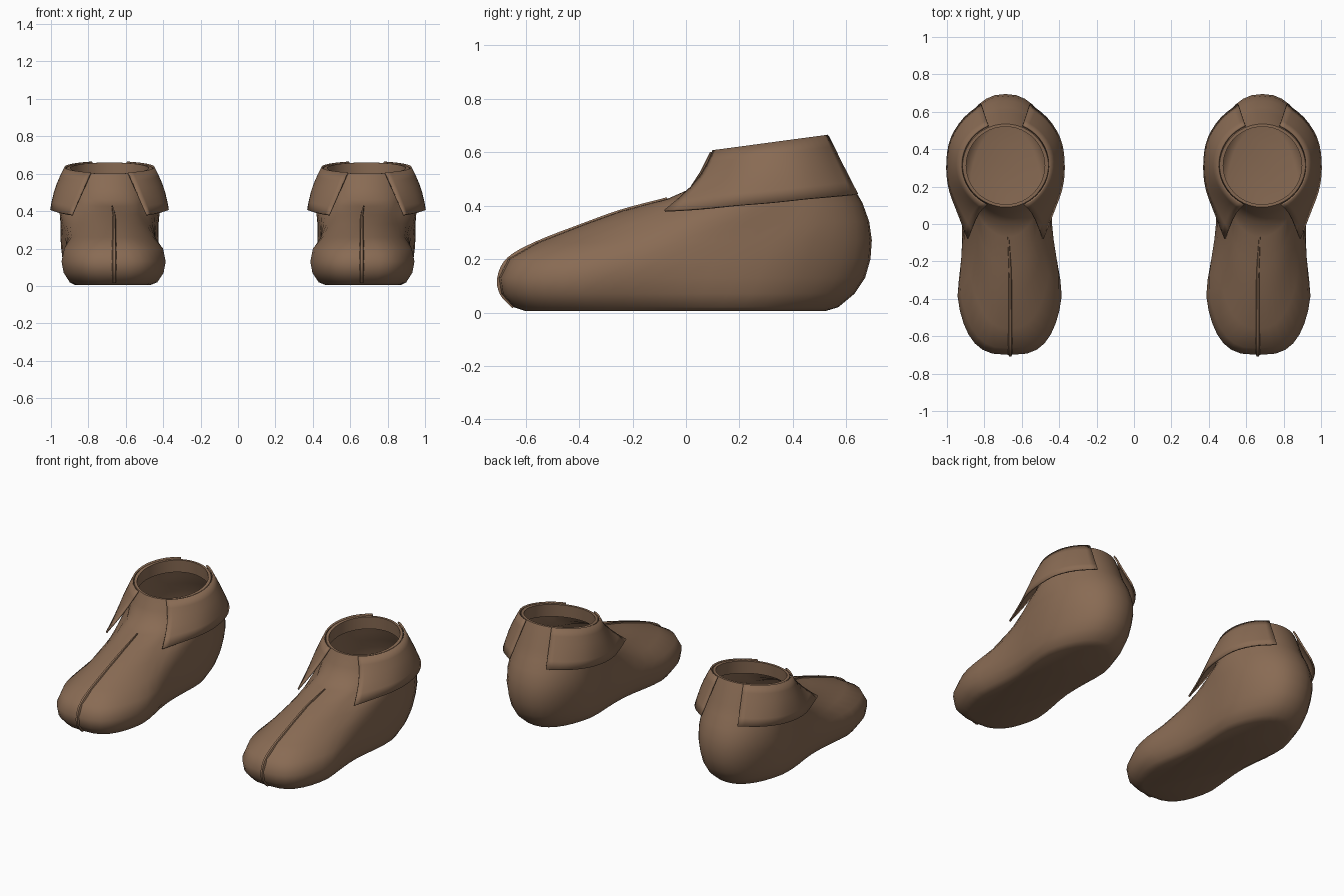
import bpy, math

if "Cube" in bpy.data.objects:
    bpy.data.objects.remove(bpy.data.objects["Cube"])

CX = 0.687          # centre line of the shoe on the +x side
leather = bpy.data.materials.new("brown_leather")
leather.diffuse_color = (0.25, 0.147, 0.088, 1)
leather.use_nodes = True
leather.node_tree.nodes["Principled BSDF"].inputs["Base Color"].default_value = leather.diffuse_color


def make(name, verts, faces, angle, thickness=0):
    """Mesh object, optional thickness, mirrored into a pair."""
    me = bpy.data.meshes.new(name)
    me.from_pydata(verts, [], faces)
    me.materials.append(leather)
    ob = bpy.data.objects.new(name, me)
    bpy.context.collection.objects.link(ob)
    bpy.ops.object.select_all(action='DESELECT')
    ob.select_set(True)
    bpy.context.view_layer.objects.active = ob
    bpy.ops.object.shade_smooth_by_angle(angle=math.radians(angle))
    if thickness:
        s = ob.modifiers.new("thickness", 'SOLIDIFY')
        s.thickness = thickness
        s.offset = 0
    ob.modifiers.new("pair", 'MIRROR').use_mirror_merge = False
    return ob


def grid(rows, cols, wrap):
    """Quads between consecutive rows of points."""
    n = cols if wrap else cols - 1
    return [(r * cols + i, r * cols + (i + 1) % cols,
             (r + 1) * cols + (i + 1) % cols, (r + 1) * cols + i)
            for r in range(rows - 1) for i in range(n)]


def spline(pts, t):
    """Catmull-Rom through points, t in 0..1."""
    f = t * (len(pts) - 1)
    i = min(int(f), len(pts) - 2)
    f -= i
    b, c = pts[i], pts[i + 1]
    a = pts[i - 1] if i else [2 * p - q for p, q in zip(b, c)]
    d = pts[i + 2] if i + 2 < len(pts) else [2 * q - p for p, q in zip(b, c)]
    return [0.5 * (2 * q + (r - p) * f + (2 * p - 5 * q + 4 * r - s) * f * f
                   + (3 * q - p - 3 * r + s) * f ** 3) for p, q, r, s in zip(a, b, c, d)]


def shift(y):
    """The toe leans slightly toward the other shoe."""
    return CX - 0.022 * max(0, min(1, (0.15 - y) / 0.4))


# Shoe body: rings as z front, z back, y front, y back, three half widths, roundness
RINGS = [
    (0.005, 0.005, -0.60, 0.52, 0.21, 0.17, 0.21, 3),
    (0.02, 0.02, -0.645, 0.57, 0.25, 0.20, 0.24, 3),
    (0.07, 0.07, -0.69, 0.63, 0.285, 0.225, 0.265, 3),
    (0.13, 0.13, -0.70, 0.67, 0.297, 0.235, 0.28, 3),
    (0.20, 0.20, -0.665, 0.69, 0.285, 0.24, 0.29, 2.8),
    (0.26, 0.27, -0.56, 0.695, 0.235, 0.24, 0.295, 2.4),
    (0.33, 0.34, -0.38, 0.685, 0.205, 0.25, 0.29, 2.2),
    (0.38, 0.41, -0.24, 0.66, 0.185, 0.262, 0.28, 2.1),
    (0.425, 0.47, -0.07, 0.625, 0.20, 0.262, 0.262, 2),
    (0.46, 0.53, 0.01, 0.595, 0.225, 0.25, 0.25, 2),
    (0.53, 0.60, 0.055, 0.565, 0.23, 0.238, 0.238, 2),
    (0.60, 0.66, 0.09, 0.535, 0.228, 0.23, 0.228, 2),
    (0.60, 0.66, 0.105, 0.52, 0.21, 0.21, 0.21, 2),     # rim
    (0.52, 0.58, 0.10, 0.525, 0.21, 0.215, 0.215, 2),   # inside of the rim
]
N = 44
verts = []
for z0, z1, y0, y1, wf, wm, wb, p in RINGS:
    for i in range(N):
        a = 2 * math.pi * i / N
        u = (1 - math.cos(a)) / 2
        q = p if u < 0.5 else min(p, 2.3)
        cap = max(0, 1 - abs(2 * u - 1) ** q) ** (1 / q)
        k = min(1, max(0, (u - 0.22) / 0.56))
        w = spline([(wf,), (wm,), (wb,)], k)[0]
        y = y0 + (y1 - y0) * u
        verts.append((shift(y) + math.copysign(cap * w, math.sin(a)), y, z0 + (z1 - z0) * u))
faces = grid(len(RINGS), N, True) + [tuple(reversed(range(N)))]
make("shoe_body", verts, faces, 60)

# Cuff flaps: hang from the rim, split at front and back
HEM = [(0.20, -0.08, 0.38), (0.25, 0.05, 0.387), (0.30, 0.19, 0.40), (0.312, 0.32, 0.41),
       (0.292, 0.45, 0.424), (0.225, 0.56, 0.434), (0.13, 0.64, 0.442)]
COLS, ROWS = 20, 6
for side, label in ((1, "outer"), (-1, "inner")):
    verts = []
    for r in range(ROWS):
        v = r / (ROWS - 1)
        for c in range(COLS):
            t = c / (COLS - 1)
            a = math.radians(25 + 132 * t)
            ty = 0.313 - 0.232 * math.cos(a)
            top = (0.236 * math.sin(a), ty, 0.603 + 0.06 * (ty - 0.09) / 0.44)
            hem = spline(HEM, t)
            x, y, z = (m + (n - m) * v for m, n in zip(top, hem))
            sag = math.sin(math.pi * v)
            y += 0.03 * sag * (1 - t) ** 3      # front edge curves in
            x += 0.012 * sag * math.sin(math.pi * t)
            verts.append((CX + side * x, y, z))
    faces = grid(ROWS, COLS, False)
    if side < 0:
        faces = [f[::-1] for f in faces]
    make(label + "_cuff_flap", verts, faces, 40, 0.01)

# Toe seam: thin raised ridge following the front centre line
path = [(r[2], r[0]) for r in RINGS[1:9]]
verts = []
M = 29
for i in range(M):
    t = i / (M - 1)
    y, z = spline(path, t)
    ya, za = spline(path, max(0, t - 0.02))
    yb, zb = spline(path, min(1, t + 0.02))
    l = math.hypot(yb - ya, zb - za)
    ny, nz = -(zb - za) / l, (yb - ya) / l      # outward normal
    w = 0.012 * (1 - 0.6 * t ** 6)
    for dx, h in ((-w, -0.006), (-w * 0.5, 0.006), (w * 0.5, 0.006), (w, -0.006)):
        verts.append((shift(y) + dx - 0.003, y + ny * h, z + nz * h))
make("toe_seam", verts, grid(M, 4, False), 30)
